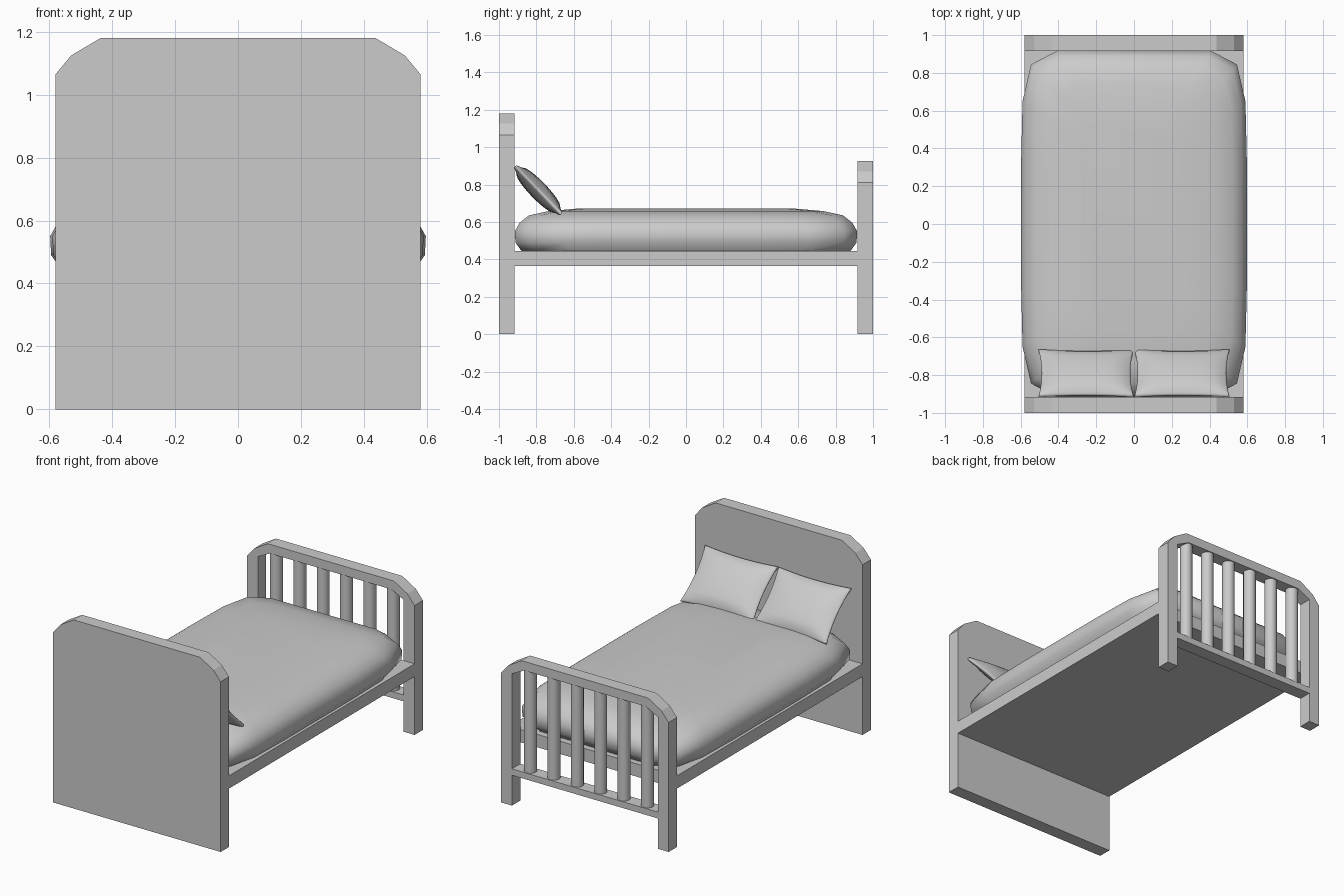
import bpy, bmesh, math
from mathutils import Vector, Matrix

if "Cube" in bpy.data.objects:
    bpy.data.objects.remove(bpy.data.objects["Cube"])

W = 0.58            # half width of the frame
Y_IN, Y_OUT = 0.917, 1.0


def finish(name, bm, smooth=None):
    bmesh.ops.recalc_face_normals(bm, faces=bm.faces)
    me = bpy.data.meshes.new(name)
    bm.to_mesh(me)
    bm.free()
    ob = bpy.data.objects.new(name, me)
    bpy.context.collection.objects.link(ob)
    if smooth:
        bpy.ops.object.select_all(action='DESELECT')
        ob.select_set(True)
        bpy.context.view_layer.objects.active = ob
        bpy.ops.object.shade_smooth_by_angle(angle=math.radians(smooth))
    return ob


def box(name, x, y0, y1, z0, z1):
    bm = bmesh.new()
    m = Matrix.Translation((0, (y0 + y1) / 2, (z0 + z1) / 2)) @ Matrix.Diagonal((2 * x, y1 - y0, z1 - z0, 1))
    bmesh.ops.create_cube(bm, size=1, matrix=m)
    return finish(name, bm)


def panel(name, profile, y0, y1):
    """Extrude an xz profile along y."""
    bm = bmesh.new()
    f = bm.faces.new([bm.verts.new((x, y0, z)) for x, z in profile])
    ext = bmesh.ops.extrude_face_region(bm, geom=[f], use_keep_orig=True)
    verts = [v for v in ext['geom'] if isinstance(v, bmesh.types.BMVert)]
    bmesh.ops.translate(bm, verts=verts, vec=(0, y1 - y0, 0))
    return finish(name, bm)


def mirrored(right):
    return right + [(-x, z) for x, z in reversed(right)]


def arch(top):
    """Right half of the clipped-corner outline, from the floor up."""
    return [(W, 0), (W, top - 0.115), (0.53, top - 0.055), (0.437, top)]


# Headboard, solid panel
panel("headboard", mirrored(arch(1.18)), -Y_OUT, -Y_IN)

# Footboard, open arch with two legs
inner = [(0.505, 0), (0.505, 0.825), (0.42, 0.868)]
panel("footboard_frame", mirrored(arch(0.925)) + list(reversed(mirrored(inner))), Y_IN, Y_OUT)
box("footboard_rail", 0.507, Y_IN, Y_OUT, 0.19, 0.23)

# Round footboard bars
for i in range(6):
    bm = bmesh.new()
    x = (i - 2.5) * 0.162
    top = 0.872
    bmesh.ops.create_cone(bm, cap_ends=True, segments=16, radius1=0.037, radius2=0.037, depth=top - 0.225,
                          matrix=Matrix.Translation((x, (Y_IN + Y_OUT) / 2, (top + 0.225) / 2)))
    finish(f"footboard_bar_{i + 1}", bm, 40)

# Bed base
box("bed_base", W, -Y_IN, Y_IN, 0.365, 0.445)

# Mattress, stacked rings of a soft-cornered outline
MX, MY = 0.597, 0.915
quarter = [(MX, 0.0), (MX, 0.35), (0.59, 0.65), (0.545, 0.845), (0.41, MY)]
half = quarter + [(-x, y) for x, y in reversed(quarter)]
outline = half + [(-x, -y) for x, y in half[1:-1]]
layers = [(0.445, 0.035), (0.49, 0.003), (0.55, 0.0), (0.595, 0.025),
          (0.635, 0.075), (0.658, 0.18), (0.672, 0.34)]
bm = bmesh.new()
rings = []
for z, inset in layers:
    sx, sy = (MX - inset) / MX, (MY - inset) / MY
    rings.append([bm.verts.new((x * sx, y * sy, z)) for x, y in outline])
n = len(outline)
for a, b in zip(rings, rings[1:]):
    for i in range(n):
        j = (i + 1) % n
        bm.faces.new((a[i], a[j], b[j], b[i]))
bm.faces.new(rings[0])
bm.faces.new(rings[-1])
finish("mattress", bm, 50)

# Pillows leaning on the headboard, puffed in the middle with pinched edges
tilt = math.radians(46)
along = Vector((0, -math.cos(tilt), math.sin(tilt)))
normal = Vector((0, math.sin(tilt), math.cos(tilt)))
for side, cx in (("left", -0.254), ("right", 0.254)):
    bm = bmesh.new()
    bmesh.ops.create_cube(bm, size=2)
    bmesh.ops.subdivide_edges(bm, edges=bm.edges[:], cuts=9, use_grid_fill=True)
    for v in bm.verts:
        u, w, t = v.co
        puff = max(0.0, (1 - u * u) * (1 - w * w)) ** 0.5
        rim = 1 - 0.05 * t * t * max(abs(u), abs(w)) ** 4
        px = 0.252 * u * (1 - 0.07 * (1 - w * w)) * rim
        pw = 0.178 * w * (1 - 0.07 * (1 - u * u)) * rim
        v.co = Vector((cx + px, -0.79, 0.77)) + along * pw + normal * (t * (0.012 + 0.036 * puff))
    finish(f"pillow_{side}", bm, 60)
